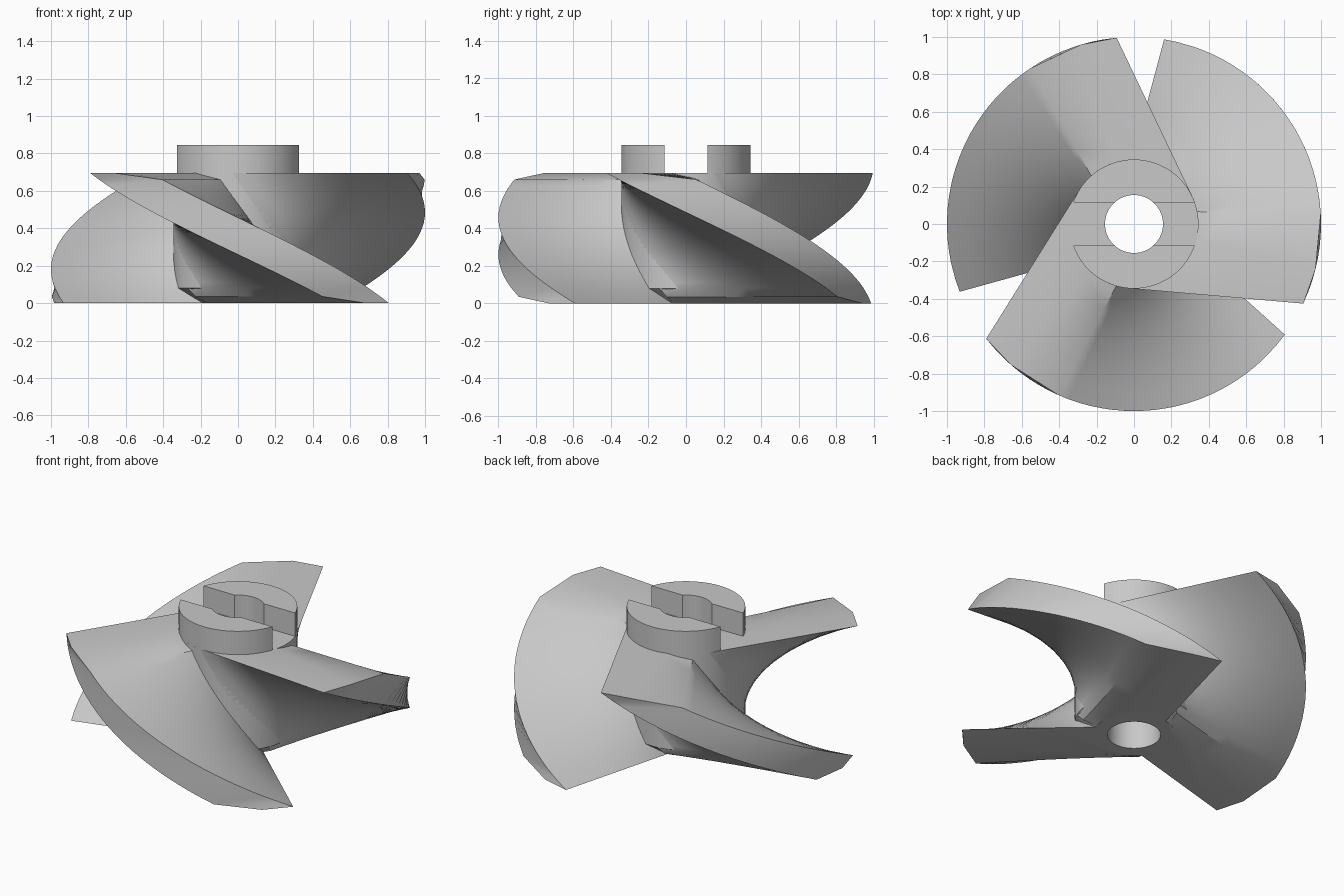
import bpy, bmesh
from math import sin, cos, asin, pi, radians, sqrt

cube = bpy.data.objects.get("Cube")
if cube:
    bpy.data.objects.remove(cube, do_unlink=True)

HUB_R, HOLE_R, DECK_Z, TOP_Z = 0.345, 0.155, 0.695, 0.845
FOOT_Z = 0.08         # height of the tapered hub foot
BEVEL_Z = 0.035       # height of the bevel along blade edges
SLOT = 0.115          # half width of the drive slot
FLARE = 0.6           # reach of the fillet between hub and blade
LAYERS = 20

metal = bpy.data.materials.new("plain grey")
metal.use_nodes = True
GREY = (0.58, 0.58, 0.58, 1)
metal.diffuse_color = GREY
metal.node_tree.nodes["Principled BSDF"].inputs["Base Color"].default_value = GREY


def finish(bm, name):
    bmesh.ops.recalc_face_normals(bm, faces=bm.faces)
    mesh = bpy.data.meshes.new(name)
    bm.to_mesh(mesh)
    bm.free()
    obj = bpy.data.objects.new(name, mesh)
    bpy.context.collection.objects.link(obj)
    mesh.materials.append(metal)
    bpy.ops.object.select_all(action='DESELECT')
    obj.select_set(True)
    bpy.context.view_layer.objects.active = obj
    bpy.ops.object.shade_smooth_by_angle(angle=radians(32))


def loft(bm, loops, closed=False):
    """Bridge rings of points; close them end to end or cap both ends."""
    rings = [[bm.verts.new(p) for p in loop] for loop in loops]
    n = len(rings[0])
    pairs = list(zip(rings, rings[1:]))
    if closed:
        pairs.append((rings[-1], rings[0]))
    else:
        bm.faces.new(rings[0])
        bm.faces.new(rings[-1])
    for a, b in pairs:
        for i in range(n):
            j = (i + 1) % n
            bm.faces.new((a[i], a[j], b[j], b[i]))


def ring(r, z, n=64):
    return [(r * cos(2 * pi * i / n), r * sin(2 * pi * i / n), z) for i in range(n)]


def arc(r, a, b, n):
    return [(r * cos(a + (b - a) * i / n), r * sin(a + (b - a) * i / n))
            for i in range(n + 1)]


# Bored hub, tapered at its foot
bm = bmesh.new()
loft(bm, [ring(HOLE_R, 0), ring(0.245, 0), ring(HUB_R, FOOT_Z),
          ring(HUB_R, DECK_Z), ring(HOLE_R, DECK_Z)], closed=True)
finish(bm, "hub")

# Two raised drive lugs either side of the slot
outer, inner = asin(SLOT / HUB_R), asin(SLOT / HOLE_R)
outline = arc(HUB_R, outer, pi - outer, 28) + arc(HOLE_R, pi - inner, inner, 12)
for name, sign in (("back_lug", 1), ("front_lug", -1)):
    bm = bmesh.new()
    loft(bm, [[(x, sign * y, z) for x, y in outline] for z in (DECK_Z, TOP_Z)])
    finish(bm, name)


# Three twisted blades, filleted into the hub and bevelled at foot and deck
def blade_section(z, turn):
    t = z / DECK_Z
    foot_bevel = max(0, 1 - z / BEVEL_Z)
    deck_bevel = max(0, 1 - (DECK_Z - z) / BEVEL_Z)

    def lead(s):
        base = -0.29 - 0.055 * t
        fillet = (HUB_R + base) * min(1, z / FOOT_Z) * max(0, 1 - s / FLARE) ** 2
        return base - fillet + foot_bevel * (0.044 + 0.159 * s)

    def trail(s):
        return 0.1 - 0.03 * t - deck_bevel * (0.07 + 0.156 * s)

    lead_tip, trail_tip = sqrt(1 - lead(1) ** 2), sqrt(1 - trail(1) ** 2)
    pts = [(lead_tip * i / 10, lead(i / 10)) for i in range(11)]
    for i in range(9):
        s = 1 - 0.83 * i / 8
        pts.append((trail_tip * s, trail(s)))
    pts.append((0.17, lead(0) * 0.65))
    a = radians(318 - 80 * t + turn)
    return [(s * cos(a) - p * sin(a), s * sin(a) + p * cos(a), z) for s, p in pts]


heights = [0, BEVEL_Z, FOOT_Z]
heights += [FOOT_Z + (DECK_Z - BEVEL_Z - FOOT_Z) * i / LAYERS
            for i in range(1, LAYERS + 1)]
heights.append(DECK_Z)
for name, turn in (("front_blade", 0), ("left_blade", 117), ("right_blade", 237.5)):
    bm = bmesh.new()
    loft(bm, [blade_section(z, turn) for z in heights])
    finish(bm, name)
